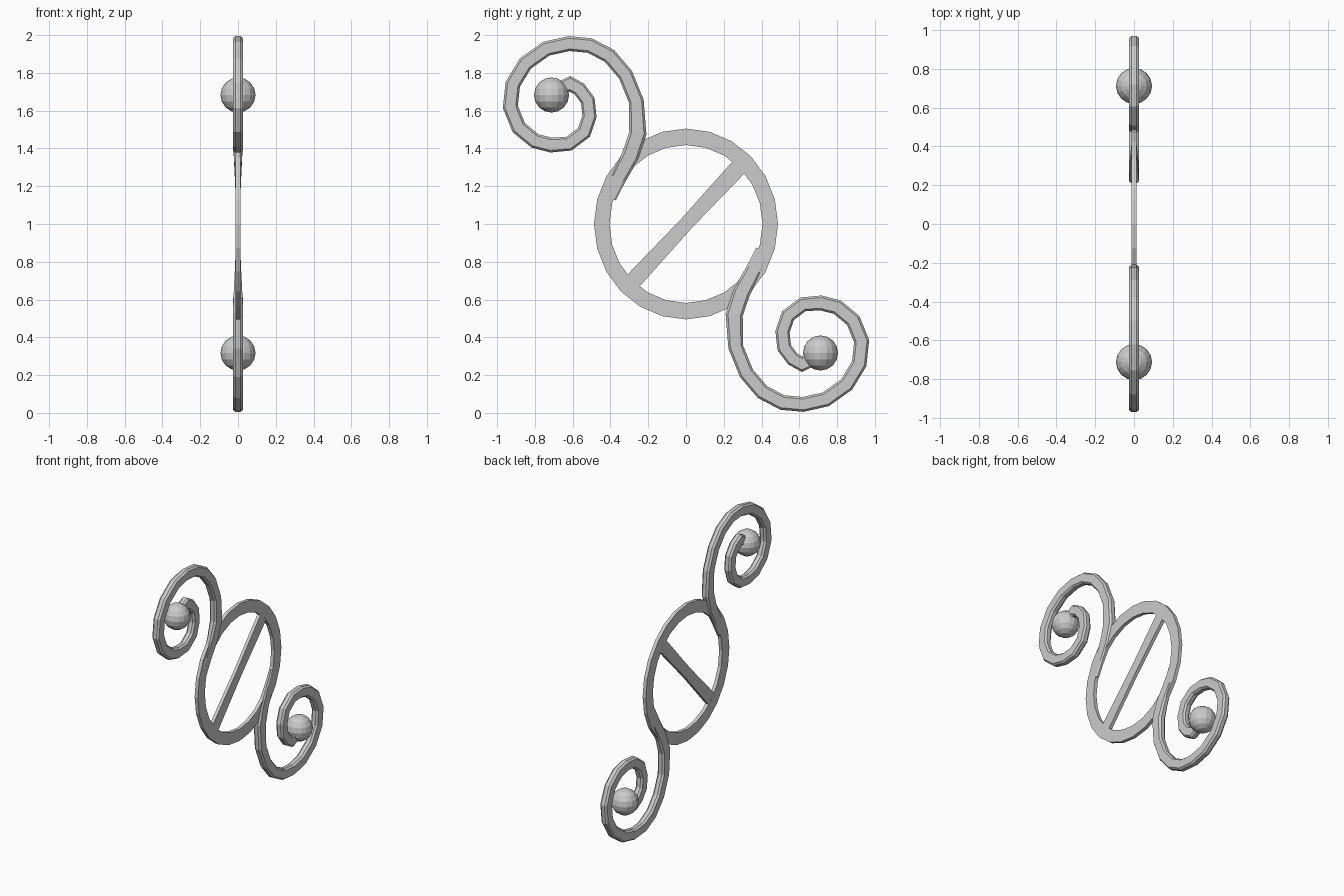
import bpy, bmesh, math
from mathutils import Vector

if "Cube" in bpy.data.objects:
    bpy.data.objects.remove(bpy.data.objects["Cube"])

CENTRE = Vector((0, 0, 1))


def finish(name, bm):
    bmesh.ops.recalc_face_normals(bm, faces=bm.faces)
    me = bpy.data.meshes.new(name)
    bm.to_mesh(me)
    bm.free()
    ob = bpy.data.objects.new(name, me)
    bpy.context.collection.objects.link(ob)
    return ob


def sweep(name, path, widths, depths, closed=False):
    """Sweep an eight-sided flat band along a path in the y-z plane."""
    bm = bmesh.new()
    pts = [Vector(p) for p in path]
    n = len(pts)
    rings = []
    for i, p in enumerate(pts):
        a = pts[i - 1] if i or closed else p
        b = pts[(i + 1) % n] if i < n - 1 or closed else p
        d0, d1 = p - a, b - p
        d0 = d0.normalized() if d0.length else d1.normalized()
        d1 = d1.normalized() if d1.length else d0
        t = (d0 + d1).normalized()
        normal = Vector((-t.y, t.x)) / max(0.8, t.dot(d1))
        w, d = widths[i], depths[i]
        section = [(w, .5 * d), (.72 * w, d), (-.72 * w, d), (-w, .5 * d),
                   (-w, -.5 * d), (-.72 * w, -d), (.72 * w, -d), (w, -.5 * d)]
        rings.append([bm.verts.new((x, p.x + normal.x * s, p.y + normal.y * s))
                      for s, x in section])
    for i in range(n if closed else n - 1):
        r, q = rings[i], rings[(i + 1) % n]
        for k in range(8):
            bm.faces.new((r[k], r[(k + 1) % 8], q[(k + 1) % 8], q[k]))
    if not closed:
        bm.faces.new(rings[0])
        bm.faces.new(rings[-1])
    return finish(name, bm)


def flat_band(name, outer, inner, half, closed):
    """Thin plate between two matching outlines."""
    bm = bmesh.new()
    n = len(outer)
    cols = [[bm.verts.new((x, *p)) for p, x in
             ((o, half), (i, half), (i, -half), (o, -half))]
            for o, i in zip(outer, inner)]
    for j in range(n if closed else n - 1):
        a, b = cols[j], cols[(j + 1) % n]
        for k in range(4):
            bm.faces.new((a[k], a[(k + 1) % 4], b[(k + 1) % 4], b[k]))
    if not closed:
        bm.faces.new(cols[0])
        bm.faces.new(cols[-1])
    return finish(name, bm)


# Thin central ring
def circle(ry, rz, n=24):
    return [(ry * math.cos(math.tau * i / n), 1 + rz * math.sin(math.tau * i / n))
            for i in range(n)]


flat_band("ring", circle(.487, .505), circle(.405, .418), .013, True)

# Diagonal crossbar, slightly waisted
direction = Vector((.68, .733))
side = Vector((-direction.y, direction.x))
stations = [(-.45, .045), (-.36, .044), (0, .037), (.36, .044), (.45, .045)]
left = [Vector((0, 1)) + direction * s + side * w for s, w in stations]
right = [Vector((0, 1)) + direction * s - side * w for s, w in stations]
flat_band("crossbar", left, right, .012, False)

# Scrolls: lower right, then turned half a revolution for the upper left
scroll = [(.405, .86), (.36, .76), (.295, .64), (.255, .52), (.263, .35),
          (.32, .21), (.405, .11), (.51, .055), (.62, .045), (.74, .072),
          (.85, .15), (.917, .26), (.93, .38), (.885, .49), (.80, .56),
          (.715, .582), (.62, .575), (.54, .515), (.511, .43), (.52, .345),
          (.565, .285), (.615, .258), (.67, .285)]
widths = [.036, .042, .046, .045] + [.039] * 12 + [.037] * 7
depths = [.012, .016, .022] + [.027] * 20
for label, turn in (("lower", 1), ("upper", -1)):
    path = [(turn * y, 1 + turn * (z - 1)) for y, z in scroll]
    sweep(label + "_scroll", path, widths, depths)

    # Ball at the heart of the scroll
    bm = bmesh.new()
    bmesh.ops.create_uvsphere(bm, u_segments=16, v_segments=8, radius=.093)
    ball = finish(label + "_ball", bm)
    ball.location = (0, turn * .712, 1 - turn * .683)
